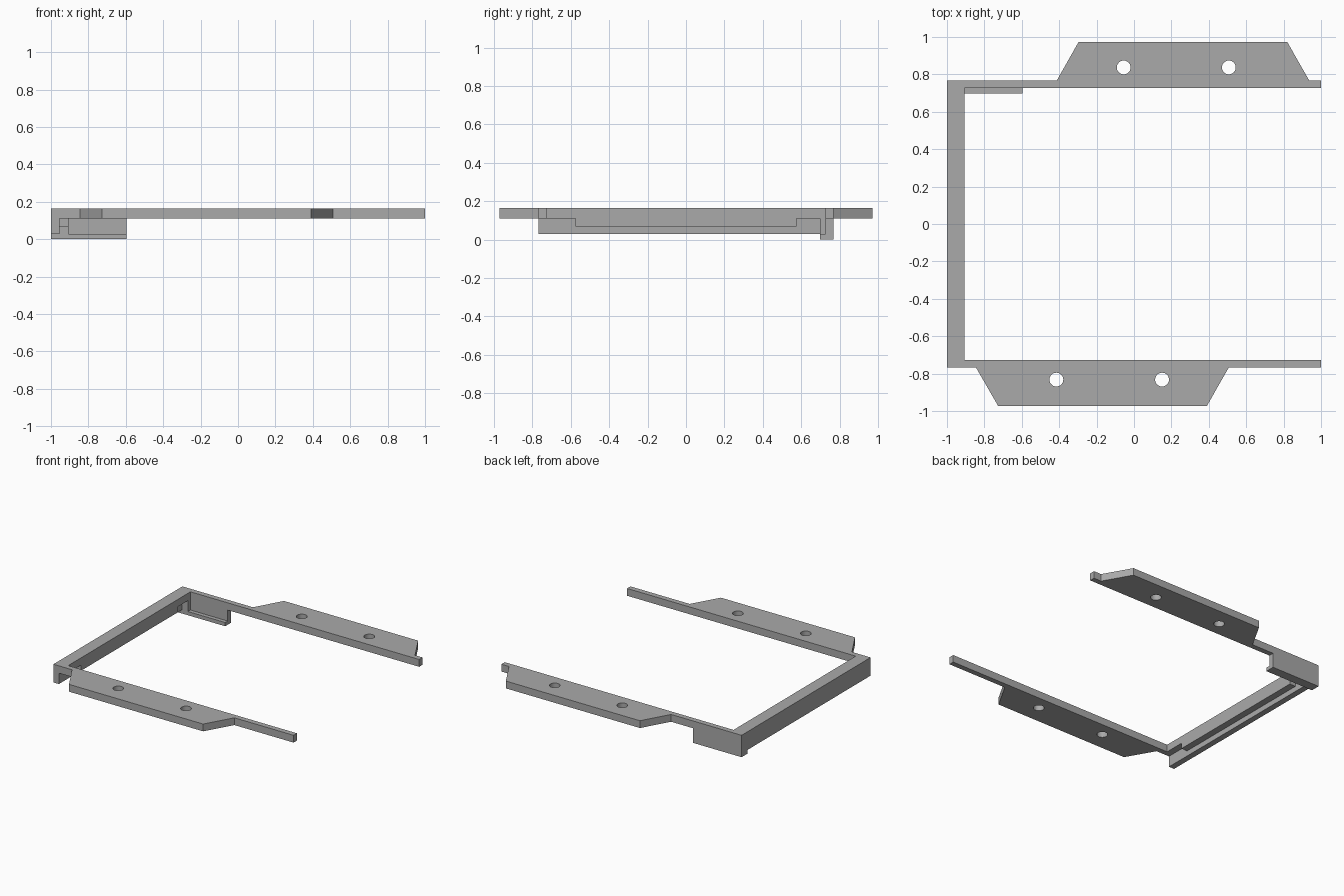
import bpy
import bmesh
from mathutils import Vector

cube = bpy.data.objects.get("Cube")
if cube:
    bpy.data.objects.remove(cube, do_unlink=True)

GREY = (0.4, 0.4, 0.4)
grey = bpy.data.materials.new("plain grey")
grey.use_nodes = True
grey.diffuse_color = (*GREY, 1)
grey.node_tree.nodes["Principled BSDF"].inputs["Base Color"].default_value = (*GREY, 1)


def prism(name, points, direction):
    """Extrude a flat outline along a direction into a solid."""
    bm = bmesh.new()
    face = bm.faces.new([bm.verts.new(p) for p in points])
    result = bmesh.ops.extrude_face_region(bm, geom=[face])
    verts = [v for v in result["geom"] if isinstance(v, bmesh.types.BMVert)]
    bmesh.ops.translate(bm, verts=verts, vec=Vector(direction))
    bmesh.ops.recalc_face_normals(bm, faces=bm.faces)
    mesh = bpy.data.meshes.new(name)
    bm.to_mesh(mesh)
    bm.free()
    mesh.materials.append(grey)
    obj = bpy.data.objects.new(name, mesh)
    bpy.context.collection.objects.link(obj)
    return obj


def box(name, x, y, z):
    base = [(x[0], y[0], z[0]), (x[1], y[0], z[0]), (x[1], y[1], z[0]), (x[0], y[1], z[0])]
    return prism(name, base, (0, 0, z[1] - z[0]))


LOW, TOP = 0.11, 0.165         # frame underside and top
OUT, IN, EDGE = 0.767, 0.727, 0.972
INNER_X, WALL_X = -0.905, -0.955

# C-shaped frame with a sloped mounting tab on each arm
outline = [
    (-1, -OUT), (-0.845, -OUT), (-0.727, -EDGE), (0.39, -EDGE), (0.507, -OUT),
    (1, -OUT), (1, -IN), (INNER_X, -IN), (INNER_X, IN), (1, IN), (1, OUT),
    (0.937, OUT), (0.82, EDGE), (-0.297, EDGE), (-0.413, OUT), (-1, OUT),
]
frame = prism("frame_with_tabs", [(x, y, LOW) for x, y in outline], (0, 0, TOP - LOW))

# Screw holes through the tabs
for i, (x, y) in enumerate([(-0.415, -0.832), (0.15, -0.832), (-0.055, 0.837), (0.507, 0.837)]):
    bpy.ops.mesh.primitive_cylinder_add(vertices=32, radius=0.037, depth=0.5, location=(x, y, LOW))
    cutter = bpy.context.object
    cutter.name = f"hole_cutter_{i + 1}"
    cutter.data.materials.append(grey)
    cutter.hide_render = True
    cutter.hide_set(True)
    cut = frame.modifiers.new(f"screw_hole_{i + 1}", "BOOLEAN")
    cut.operation = "DIFFERENCE"
    cut.solver = "EXACT"
    cut.object = cutter

# Apply the holes and drop the cutters
bpy.context.view_layer.update()
evaluated = frame.evaluated_get(bpy.context.evaluated_depsgraph_get())
cut_mesh = bpy.data.meshes.new_from_object(evaluated)
frame.modifiers.clear()
frame.data = cut_mesh
for obj in [o for o in bpy.data.objects if o.name.startswith("hole_cutter")]:
    bpy.data.objects.remove(obj, do_unlink=True)

# Side wall hanging under the frame, with a shorter inner ledge
box("side_wall", (-1, WALL_X), (-OUT, 0.697), (0.028, LOW))
box("inner_ledge", (WALL_X, INNER_X), (-0.575, 0.575), (0.068, LOW))

# Back clip: corner block, then a plate with a lip along its bottom
box("clip_corner", (-1, INNER_X), (0.697, OUT), (0, LOW))
profile = [(0.697, 0), (OUT, 0), (OUT, LOW), (IN, LOW), (IN, 0.028), (0.697, 0.028)]
prism("clip_plate", [(INNER_X, y, z) for y, z in profile], (0.31, 0, 0))
